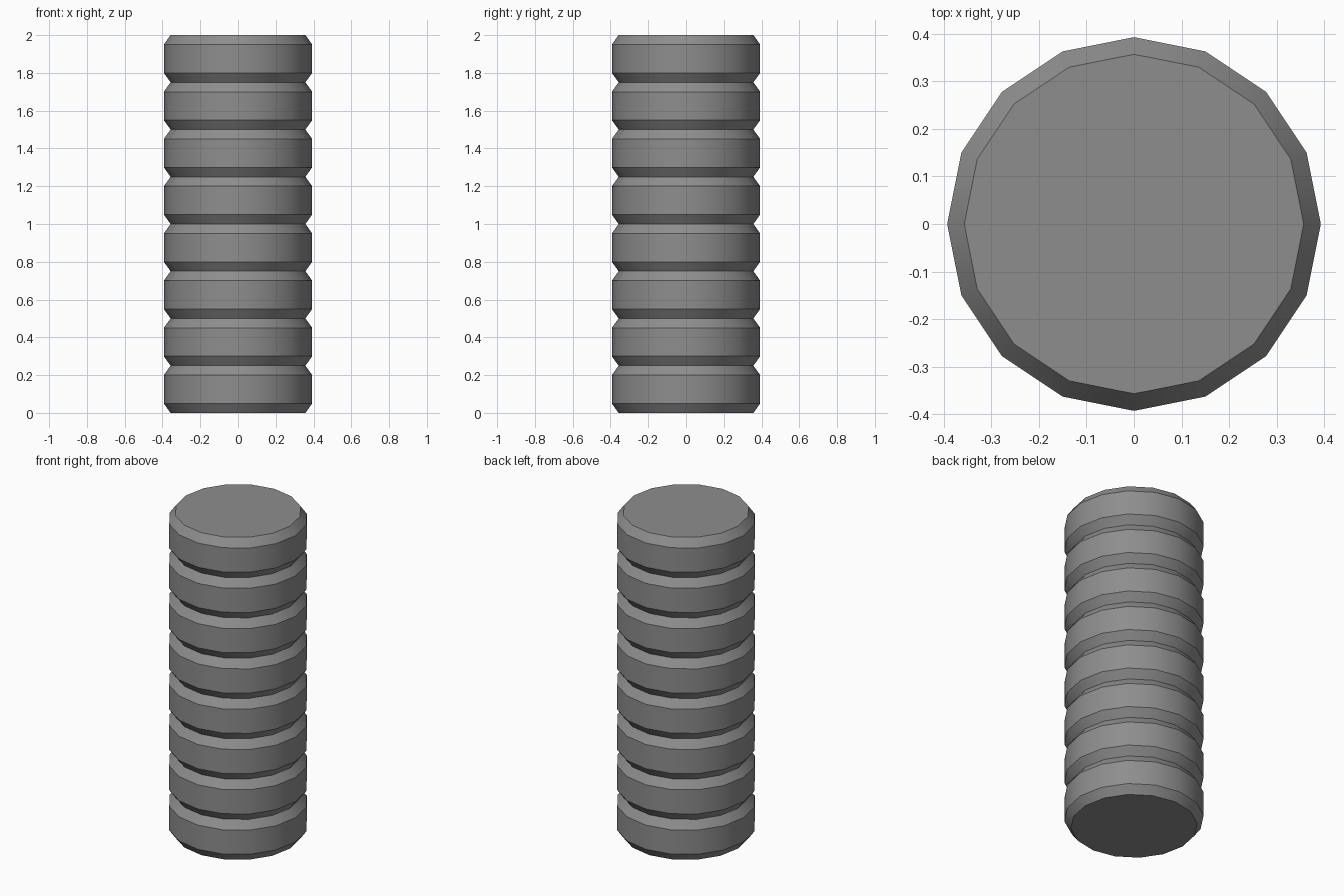
import bpy, bmesh, math

if "Cube" in bpy.data.objects:
    bpy.data.objects.remove(bpy.data.objects["Cube"])

SIDES, RINGS, PITCH = 16, 8, 0.25
R_OUT, R_IN, BEVEL = 0.393, 0.357, 0.05

# Stacked profile: each ring is a band with a chamfer above and below
profile = [(R_IN, 0.0)]
for i in range(RINGS):
    z = i * PITCH
    profile += [(R_OUT, z + BEVEL), (R_OUT, z + PITCH - BEVEL), (R_IN, z + PITCH)]

# Turn the profile into one closed ribbed column
bm = bmesh.new()
loops = []
for r, z in profile:
    loops.append([bm.verts.new((r * math.cos(2 * math.pi * k / SIDES),
                                r * math.sin(2 * math.pi * k / SIDES), z))
                  for k in range(SIDES)])
for a, b in zip(loops, loops[1:]):
    for k in range(SIDES):
        n = (k + 1) % SIDES
        bm.faces.new((a[k], a[n], b[n], b[k]))

# Flat end caps
bm.faces.new(loops[0][::-1])
bm.faces.new(loops[-1])

mesh = bpy.data.meshes.new("ribbed_column")
bm.to_mesh(mesh)
bm.free()
column = bpy.data.objects.new("ribbed_column", mesh)
bpy.context.collection.objects.link(column)

# Dark grey finish
dark_grey = bpy.data.materials.new("dark_grey")
dark_grey.diffuse_color = (0.27, 0.27, 0.27, 1.0)
dark_grey.use_nodes = True
dark_grey.node_tree.nodes["Principled BSDF"].inputs["Base Color"].default_value = dark_grey.diffuse_color
mesh.materials.append(dark_grey)

# Smooth around the bands, sharp at the chamfers
bpy.context.view_layer.objects.active = column
column.select_set(True)
bpy.ops.object.shade_smooth_by_angle(angle=math.radians(30))
